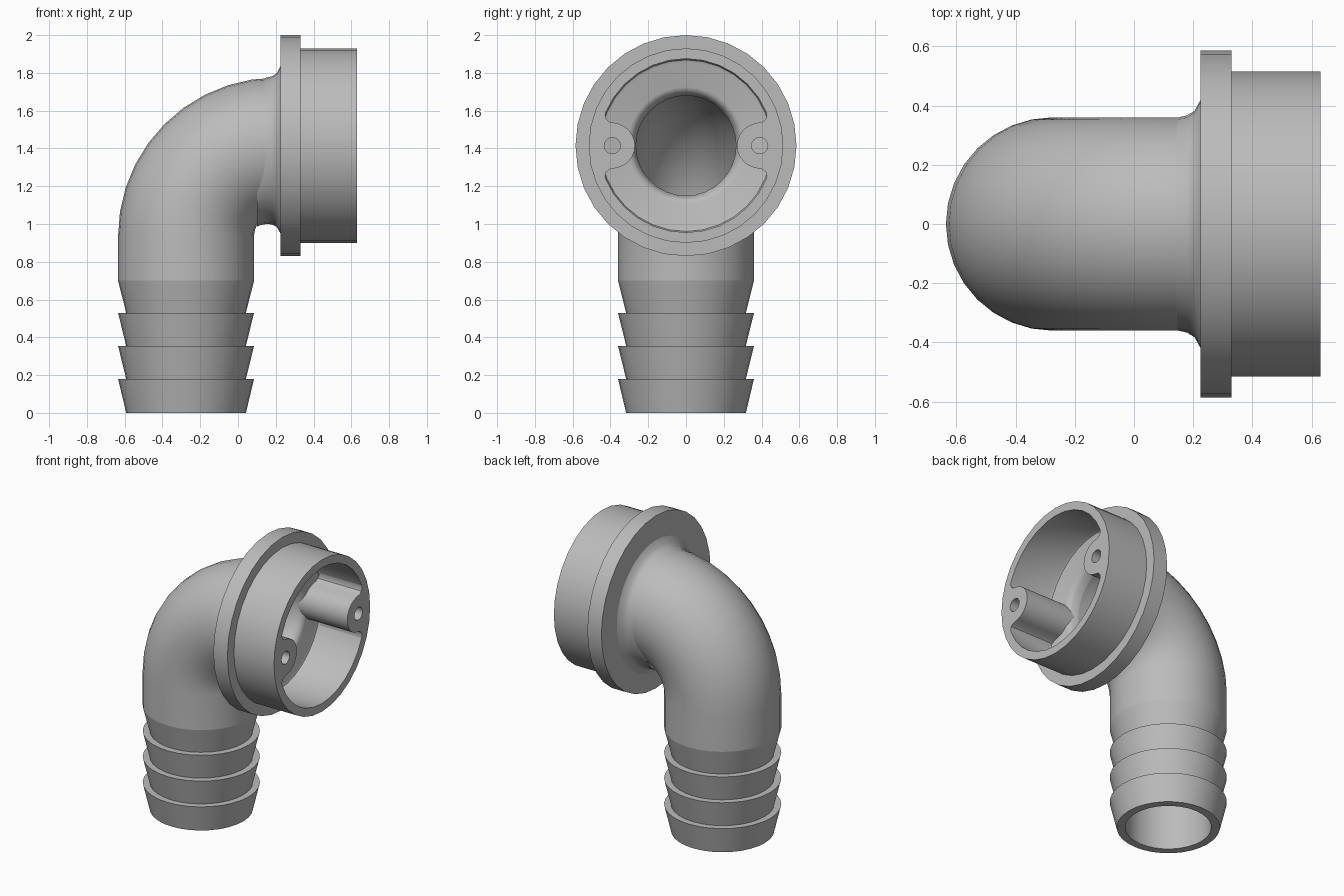
import bpy
from math import sin, cos, pi, radians

if "Cube" in bpy.data.objects:
    bpy.data.objects.remove(bpy.data.objects["Cube"], do_unlink=True)

GREY = bpy.data.materials.new("grey plastic")
GREY.use_nodes = True
GREY.diffuse_color = (0.5, 0.5, 0.5, 1)
GREY.node_tree.nodes["Principled BSDF"].inputs["Base Color"].default_value = GREY.diffuse_color

SIDES = 32
BEND_X, BEND_Z, BEND_R = 0.205, 0.935, 0.48   # centre and radius of the bend
AXIS_X, AXIS_Z = BEND_X - BEND_R, BEND_Z + BEND_R


def finish(obj):
    obj.data.materials.append(GREY)
    bpy.ops.object.select_all(action="DESELECT")
    obj.select_set(True)
    bpy.context.view_layer.objects.active = obj
    bpy.ops.object.shade_smooth_by_angle(angle=radians(32))


# Stations along the pipe: (x, z, tilt, radius, extra radius on the inner side)
def upright(z, r):
    return (AXIS_X, z, 0, r, 0)


def bend(t, r):
    return (BEND_X - BEND_R * cos(t), BEND_Z + BEND_R * sin(t), t, r, 0)


def level(x, r, extra=0):
    return (x, AXIS_Z, pi / 2, r, extra)


def sweep(name, stations):
    verts, faces = [], []
    for x, z, tilt, r, extra in stations:
        for k in range(SIDES):
            a = 2 * pi * k / SIDES
            rad = r + extra * max(0, -cos(a)) ** 2
            verts.append((x - rad * cos(a) * cos(tilt), rad * sin(a),
                          z + rad * cos(a) * sin(tilt)))
    for i in range(len(stations) - 1):
        for k in range(SIDES):
            a, b = i * SIDES + k, i * SIDES + (k + 1) % SIDES
            faces.append((a, a + SIDES, b + SIDES, b))
    mesh = bpy.data.meshes.new(name)
    mesh.from_pydata(verts, [], faces)
    obj = bpy.data.objects.new(name, mesh)
    bpy.context.collection.objects.link(obj)
    finish(obj)


PIPE, BORE, TOP = 0.36, 0.265, 0.7
STEPS = [pi / 2 * i / 10 for i in range(11)]

# Barbed hose tail, from the bore round the bottom lip and up the barbs
tail = [upright(TOP, BORE), upright(0, BORE)]
for low, high in ((0, 0.18), (0.18, 0.355), (0.355, 0.53), (0.53, TOP)):
    tail += [upright(low, 0.317), upright(high, PIPE)]
sweep("barbed_tail", tail)

# Elbow skin and its bore
sweep("elbow", [upright(TOP, PIPE)] + [bend(t, PIPE) for t in STEPS] + [level(0.225, PIPE)])
sweep("elbow_bore", [level(0.225, BORE)] + [bend(t, BORE) for t in reversed(STEPS)]
      + [upright(TOP, BORE)])

# Fillet between elbow and flange, fuller on the inside of the bend
sweep("flange_fillet", [level(0.10, 0.33, 0.10), level(0.12, 0.345, 0.075),
                        level(0.15, 0.36, 0.055), level(0.18, 0.367, 0.05),
                        level(0.205, 0.383, 0.047), level(0.225, 0.42, 0.045)])

# Flange disc and open socket
sweep("flange", [level(0.225, 0.36), level(0.225, 0.585), level(0.33, 0.585), level(0.33, 0.515)])
sweep("socket", [level(0.33, 0.515), level(0.63, 0.515), level(0.63, 0.46), level(0.32, 0.46),
                 level(0.306, 0.454), level(0.30, 0.44), level(0.30, 0.31),
                 level(0.29, 0.29), level(0.27, 0.275), level(0.225, BORE)])


# Screw bosses inside the socket, each with a hole
def add_loop(curve, points):
    spline = curve.splines.new("POLY")
    spline.points.add(len(points) - 1)
    for p, (u, v) in zip(spline.points, points):
        p.co = (u, v, 0, 1)
    spline.use_cyclic_u = True


def screw_boss(name, side):
    curve = bpy.data.curves.new(name, "CURVE")
    curve.dimensions, curve.fill_mode, curve.extrude = "2D", "BOTH", 0.19
    nose = [(0.39 - 0.12 * cos(a), 0.12 * sin(a))
            for a in (radians(d) for d in range(-75, 76, 15))]
    flare = [(0.405, 0.126), (0.422, 0.14), (0.428, 0.16), (0.422, 0.187)]
    wall = [(0.463 * cos(a), 0.463 * sin(a)) for a in (radians(d) for d in range(20, -21, -10))]
    outline = nose + flare + wall + [(u, -v) for u, v in reversed(flare)]
    hole = [(0.39 + 0.043 * cos(2 * pi * k / 16), 0.043 * sin(2 * pi * k / 16))
            for k in range(16)]
    for loop in (outline, hole):
        add_loop(curve, [(side * u, v) for u, v in loop])
    obj = bpy.data.objects.new(name, curve)
    obj.location = (0.44, 0, AXIS_Z)
    obj.rotation_euler = (pi / 2, 0, pi / 2)
    bpy.context.collection.objects.link(obj)
    bpy.ops.object.select_all(action="DESELECT")
    obj.select_set(True)
    bpy.context.view_layer.objects.active = obj
    bpy.ops.object.convert(target="MESH")
    finish(bpy.context.view_layer.objects.active)


screw_boss("front_screw_boss", -1)
screw_boss("back_screw_boss", 1)
